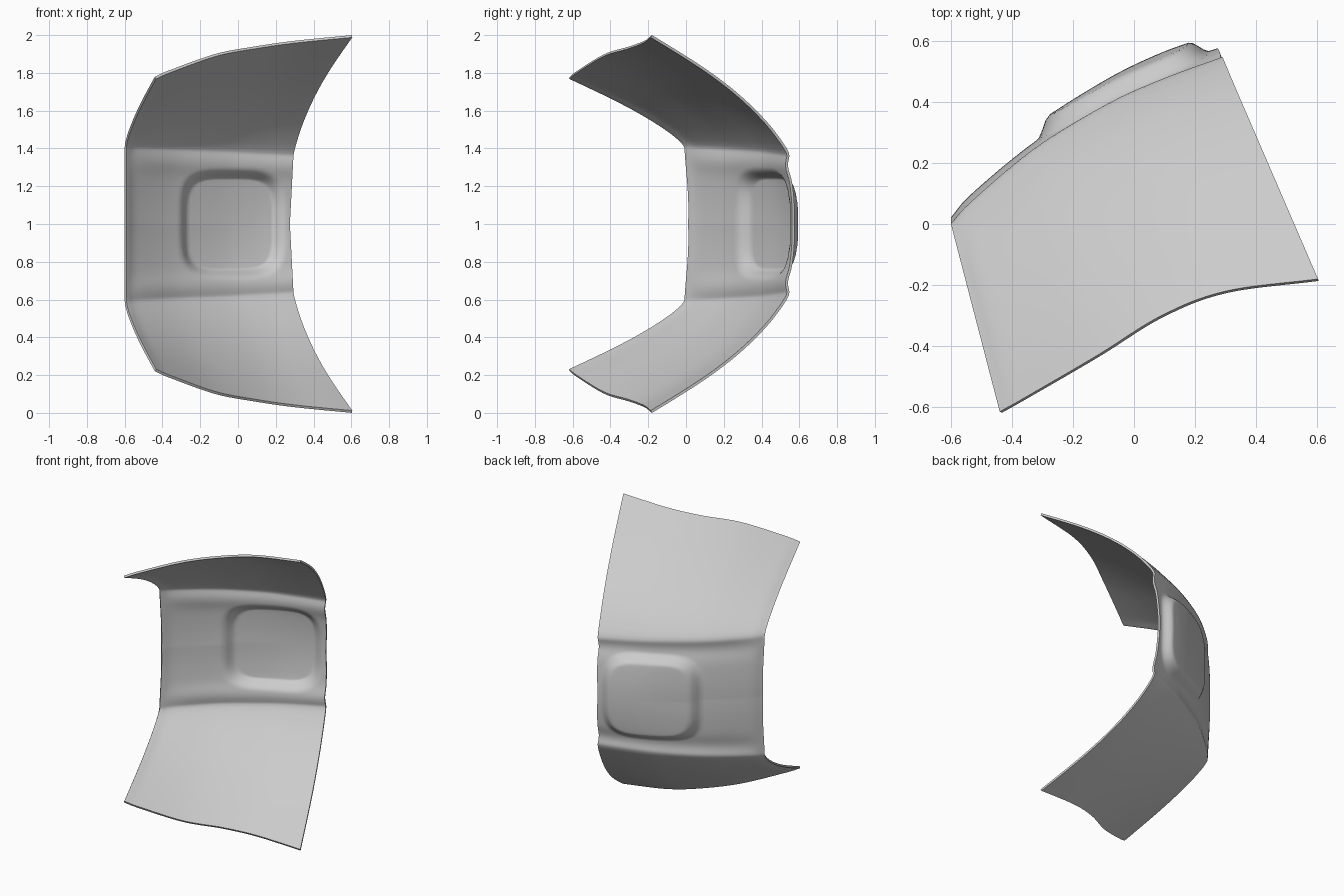
import bpy, bmesh, math
from mathutils import Vector

if "Cube" in bpy.data.objects:
    bpy.data.objects.remove(bpy.data.objects["Cube"])

# Cross-section curves of the upper half, left edge to right edge
CENTRE = [(-.60, .02, 1), (-.53, .10, 1), (-.33, .265, 1), (-.09, .42, 1), (.09, .51, 1), (.27, .575, 1)]
CREASE = [(-.60, 0, 1.425), (-.53, .075, 1.42), (-.32, .25, 1.41), (-.08, .395, 1.40), (.10, .475, 1.39), (.29, .545, 1.38)]
END = [(-.44, -.615, 1.78), (-.36, -.57, 1.815), (-.12, -.43, 1.90), (.09, -.30, 1.94), (.30, -.22, 1.97), (.603, -.18, 2.0)]


def spline(points, t):
    """Catmull-Rom point at t in 0..1."""
    p = [Vector(q) for q in points]
    p = [2 * p[0] - p[1]] + p + [2 * p[-1] - p[-2]]
    f = t * (len(p) - 3)
    i = min(int(f), len(p) - 4)
    f -= i
    a, b, c, d = p[i:i + 4]
    return .5 * (2 * b + (c - a) * f + (2 * a - 5 * b + 4 * c - d) * f * f + (3 * b - a - 3 * c + d) * f ** 3)


def smooth(x):
    x = max(0, min(1, x))
    return x * x * (3 - 2 * x)


def panel_point(u, t):
    """Upright middle panel with a raised rounded-square pad."""
    a, b = spline(CENTRE, u), spline(CREASE, u)
    p = a.lerp(b, t)
    dip = math.exp(-((t - .80) / .14) ** 2) - .6 * math.exp(-((t - 1) / .1) ** 2)
    p.y += .012 * math.sin(math.pi * t) * (1 - t) - .012 * dip * smooth(u * 3)
    r = (abs((p.x + .035) / .275) ** 4 + abs((p.z - 1) / .29) ** 4) ** .25
    pad = .048 * smooth((1.03 - r) / .2)
    return p + Vector((-.3, .95, 0)) * pad


def flap_point(u, t):
    """Flap sweeping forward from the crease, arched along its length."""
    p = spline(CREASE, u).lerp(spline(END, u), t)
    p.z += (.03 + .05 * u) * math.sin(math.pi * t ** .7)
    return p


# Curved plate: upper half sheet, mirrored and thickened
NU, NP, NF = 70, 40, 24
rows = [[panel_point(i / NU, j / NP) for i in range(NU + 1)] for j in range(NP + 1)]
rows += [[flap_point(i / NU, j / NF) for i in range(NU + 1)] for j in range(1, NF + 1)]

# Soften the crease between panel and flap
for _ in range(3):
    old = [[p.copy() for p in r] for r in rows]
    for j in range(NP - 3, NP + 3):
        for i in range(NU + 1):
            rows[j][i] = (old[j - 1][i] + 2 * old[j][i] + old[j + 1][i]) / 4

bm = bmesh.new()
grid = [[bm.verts.new(p - Vector((0, 0, 1))) for p in r] for r in rows]
for j in range(len(grid) - 1):
    for i in range(NU):
        bm.faces.new((grid[j][i], grid[j + 1][i], grid[j + 1][i + 1], grid[j][i + 1]))
mesh = bpy.data.meshes.new("curved_plate")
bm.to_mesh(mesh)
bm.free()
plate = bpy.data.objects.new("curved_plate", mesh)
plate.location.z = 1
bpy.context.collection.objects.link(plate)

mirror = plate.modifiers.new("mirror", 'MIRROR')
mirror.use_axis = (False, False, True)
mirror.merge_threshold = .001
solid = plate.modifiers.new("thickness", 'SOLIDIFY')
solid.thickness = .014
solid.offset = -1

bpy.context.view_layer.objects.active = plate
plate.select_set(True)
for m in ("mirror", "thickness"):
    bpy.ops.object.modifier_apply(modifier=m)
bpy.ops.object.shade_smooth_by_angle(angle=math.radians(40))
